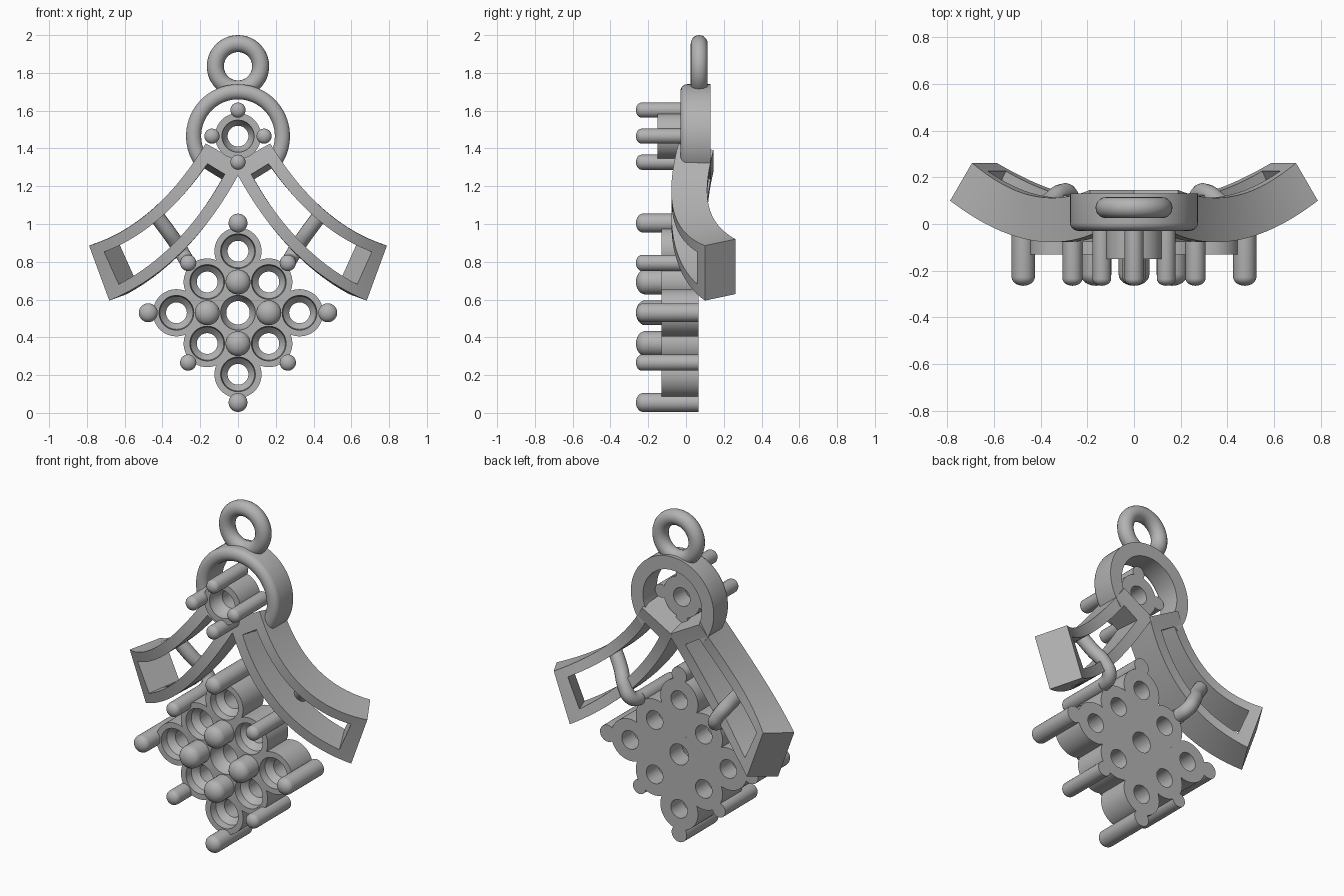
import bpy, bmesh
from math import pi, sin, cos
from mathutils import Vector

cube = bpy.data.objects.get("Cube")
if cube:
    bpy.data.objects.remove(cube)

metal = bpy.data.materials.new("grey metal")
metal.use_nodes = True
GREY = (0.45, 0.45, 0.45, 1)
metal.diffuse_color = GREY
metal.node_tree.nodes["Principled BSDF"].inputs["Base Color"].default_value = GREY


def finish(name, bm, angle=35):
    bmesh.ops.remove_doubles(bm, verts=bm.verts, dist=1e-5)
    bmesh.ops.recalc_face_normals(bm, faces=bm.faces)
    mesh = bpy.data.meshes.new(name)
    bm.to_mesh(mesh)
    bm.free()
    mesh.materials.append(metal)
    ob = bpy.data.objects.new(name, mesh)
    bpy.context.collection.objects.link(ob)
    bpy.ops.object.select_all(action='DESELECT')
    ob.select_set(True)
    bpy.context.view_layer.objects.active = ob
    bpy.ops.object.shade_smooth_by_angle(angle=angle * pi / 180)
    return ob


def lathe(name, x, z, profile, closed=True, start=0, sweep=2 * pi, n=48):
    """Turn an (r, y) profile around the y axis through (x, z)."""
    bm = bmesh.new()
    full = sweep > 6.28
    rows = []
    for i in range(n if full else n + 1):
        a = start + sweep * i / n
        rows.append([bm.verts.new((x + r * cos(a), y, z + r * sin(a))) for r, y in profile])
    count = len(profile)
    for i in range(n):
        a, b = rows[i], rows[(i + 1) % len(rows)]
        for j in range(count if closed else count - 1):
            k = (j + 1) % count
            bm.faces.new((a[j], b[j], b[k], a[k]))
    if not full:
        bm.faces.new(rows[0])
        bm.faces.new(rows[-1])
    return finish(name, bm)


def prong(name, x, z, r, back, front=-0.265):
    edge = r * 0.75
    profile = [(0, back), (r, back)]
    for i in range(7):
        a = pi / 2 * i / 6
        profile.append((r * cos(a), front + edge * (1 - sin(a))))
    lathe(name, x, z, profile, closed=False, n=28)


def collet(name, x, z, outer, bore, hole, front, back):
    mid = front + 0.08
    lathe(name, x, z, [(outer, back), (outer, front), (bore, front),
                       (bore * 0.95, front + 0.045), (hole, mid), (hole, back)])


# Hanging loop
bail = [(0.12 + 0.045 * cos(a), 0.07 + 0.045 * sin(a))
        for a in (2 * pi * i / 20 for i in range(20))]
lathe("hanging_loop", 0, 1.835, bail)

# Open halo ring, rounded at the front and flat at the back
halo = [(0.275, 0.13), (0.195, 0.13)]
halo += [(0.235 - 0.04 * cos(pi * i / 10), 0.005 - 0.035 * sin(pi * i / 10)) for i in range(11)]
lathe("halo_ring", 0, 1.465, halo, start=-0.75, sweep=pi + 1.5, n=56)

# Upper stone setting with four prongs
collet("upper_setting", 0, 1.465, 0.122, 0.085, 0.055, -0.15, 0.04)
for i in range(4):
    a = i * pi / 2
    prong("upper_prong", 0.138 * cos(a), 1.465 + 0.138 * sin(a), 0.04, 0.04)

# Diamond-shaped cluster of nine settings
CZ, STEP, BACK = 0.53, 0.163, 0.065
for i in (-1, 0, 1):
    for j in (-1, 0, 1):
        hole = 0.062 if i == j == 0 else 0.055
        collet("cluster_setting", (i - j) * STEP, CZ + (i + j) * STEP,
               0.125, 0.092, hole, -0.13, BACK)

# Cluster prongs: inner shared, corner and edge ones
for i in range(4):
    a = i * pi / 2
    c, s = cos(a), sin(a)
    prong("inner_prong", STEP * c, CZ + STEP * s, 0.066, BACK)
    prong("corner_prong", 0.475 * c, CZ + 0.475 * s, 0.05, BACK)
    d = a + pi / 4
    prong("edge_prong", 0.373 * cos(d), CZ + 0.373 * sin(d), 0.043, BACK)

# Slotted curved arms
P0, P1, P2 = Vector((0.07, -0.04, 1.37)), Vector((0.34, -0.16, 0.885)), Vector((0.735, 0.10, 0.74))
DEPTH, N = 0.19, 24


def arm(name, side):
    bm = bmesh.new()
    front, back = [], []
    for i in range(N + 1):
        t = i / N
        p = P0 * (1 - t) ** 2 + P1 * 2 * t * (1 - t) + P2 * t * t
        tan = ((P1 - P0) * (1 - t) + (P2 - P1) * t).normalized()
        w = Vector((-tan.z, 0, tan.x)).normalized()
        n = w.cross(tan)
        n = n if n.y > 0 else -n
        half, slot = 0.115 + 0.04 * t, 0.05 + 0.048 * t
        for row, off in ((front, 0), (back, DEPTH)):
            pts = [p + w * u + n * off for u in (-half, -slot, slot, half)]
            row.append([bm.verts.new((q.x * side, q.y, q.z)) for q in pts])
    lo, hi = 2, N - 2
    for i in range(N):
        for row in (front, back):
            for j in range(3):
                if j == 1 and lo <= i < hi:
                    continue
                bm.faces.new((row[i][j], row[i + 1][j], row[i + 1][j + 1], row[i][j + 1]))
        for j in (0, 1, 2, 3):
            if j in (0, 3) or lo <= i < hi:
                bm.faces.new((front[i][j], front[i + 1][j], back[i + 1][j], back[i][j]))
    # End caps and slot ends
    for i, cols in ((0, range(3)), (N, range(3)), (lo, [1]), (hi, [1])):
        for j in cols:
            bm.faces.new((front[i][j], front[i][j + 1], back[i][j + 1], back[i][j]))
    finish(name, bm, 30)


def connector(name, side):
    """Round wire from the arm slot to the cluster's edge prong."""
    points = [(0.43, 0.06, 1.04), (0.37, 0.09, 0.96), (0.315, 0.13, 0.88),
              (0.28, 0.125, 0.82), (0.264, 0.04, 0.794)]
    curve = bpy.data.curves.new(name, 'CURVE')
    curve.dimensions = '3D'
    curve.bevel_depth = 0.04
    curve.bevel_resolution = 5
    curve.use_fill_caps = True
    sp = curve.splines.new('BEZIER')
    sp.bezier_points.add(len(points) - 1)
    for b, (x, y, z) in zip(sp.bezier_points, points):
        b.co = (x * side, y, z)
        b.handle_left_type = b.handle_right_type = 'AUTO'
    curve.materials.append(metal)
    bpy.context.collection.objects.link(bpy.data.objects.new(name, curve))


for label, side in (("left", 1), ("right", -1)):
    arm(label + "_arm", side)
    connector(label + "_connector", side)
